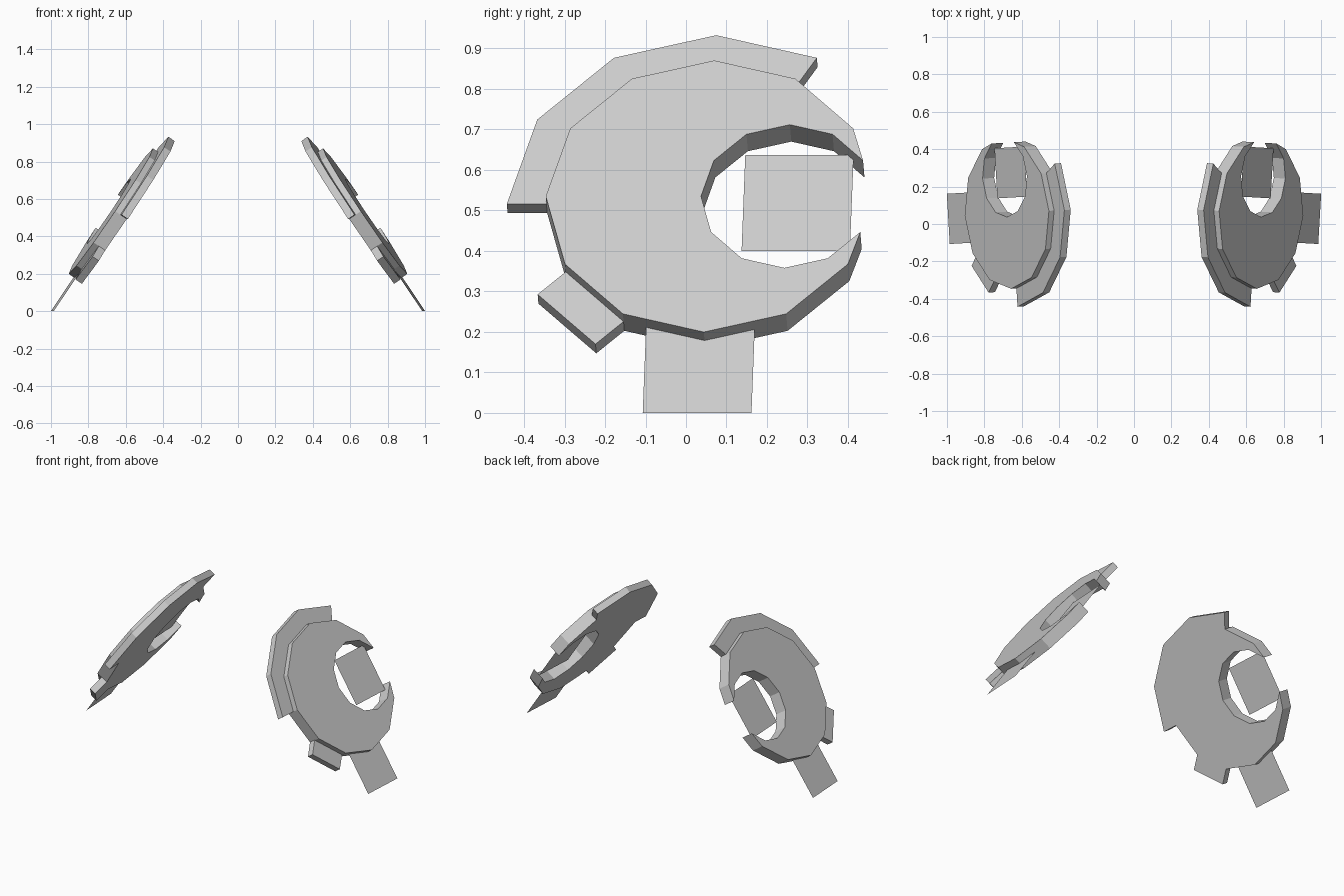
import bpy, bmesh
from math import sin, cos, radians
from mathutils import Matrix, Vector

if "Cube" in bpy.data.objects:
    bpy.data.objects.remove(bpy.data.objects["Cube"])

# Local frame of the leaning right-hand panel: u along the panel, v up the slope, w outward
LEAN = radians(33.9)
frame = Matrix(((0, -sin(LEAN), cos(LEAN)),
                (1, 0, 0),
                (0, cos(LEAN), sin(LEAN)))).to_4x4()
PANEL = (Matrix.Translation((0.68, 0.057, 0.535))
         @ Matrix.Rotation(radians(-3.3), 4, 'Z') @ frame)

DISC_R, CREST_R, HOLE_R = 0.404, 0.502, 0.213
HOLE_U = 0.193
FACE, STEP, MID, BACK = 0.0, -0.034, -0.0375, -0.075


def polar(r, deg, u=0.0):
    return (u + r * cos(radians(deg)), r * sin(radians(deg)))


def part(name, outline, top, bottom=None):
    """Flat outline in the panel plane, extruded from top to bottom, mirrored to the left."""
    bm = bmesh.new()
    face = bm.faces.new([bm.verts.new((u, v, top)) for u, v in outline])
    if bottom is not None:
        ext = bmesh.ops.extrude_face_region(bm, geom=[face], use_keep_orig=True)
        verts = [g for g in ext['geom'] if isinstance(g, bmesh.types.BMVert)]
        bmesh.ops.translate(bm, verts=verts, vec=Vector((0, 0, bottom - top)))
        bmesh.ops.recalc_face_normals(bm, faces=bm.faces)
    bm.transform(PANEL)
    me = bpy.data.meshes.new(name)
    bm.to_mesh(me)
    bm.free()
    ob = bpy.data.objects.new(name, me)
    bpy.context.collection.objects.link(ob)
    mirror = ob.modifiers.new("mirror", 'MIRROR')
    mirror.use_mirror_merge = False
    return ob


def rect(u0, u1, v0, v1):
    return [(u0, v0), (u1, v0), (u1, v1), (u0, v1)]


# Twelve-sided disc with a round notch breaking through its back edge
disc = [polar(DISC_R, a) for a in range(30, 331, 30)]
notch = [polar(HOLE_R, a, HOLE_U) for a in range(330, 29, -30)]
part("disc_plate", disc + notch, FACE, BACK)

# Raised crest around the upper front of the disc
crest = [polar(CREST_R, a) for a in range(60, 181, 30)]
crest += [polar(DISC_R, a) for a in range(180, 59, -30)]
part("crest_rim", crest, STEP, BACK)

# Square tab on the lower front edge
a, b = polar(DISC_R, 210), polar(DISC_R, 240)
du, dv = polar(0.095, 225)
part("lower_tab", [a, (a[0] + du, a[1] + dv), (b[0] + du, b[1] + dv), b], STEP, BACK)

# Thin sheets: one hanging below the disc, one inside the notch
part("hanging_sheet", rect(-0.146, 0.123, -0.619, -0.333), MID)
part("notch_sheet", rect(0.083, 0.351, -0.138, 0.148), MID)
